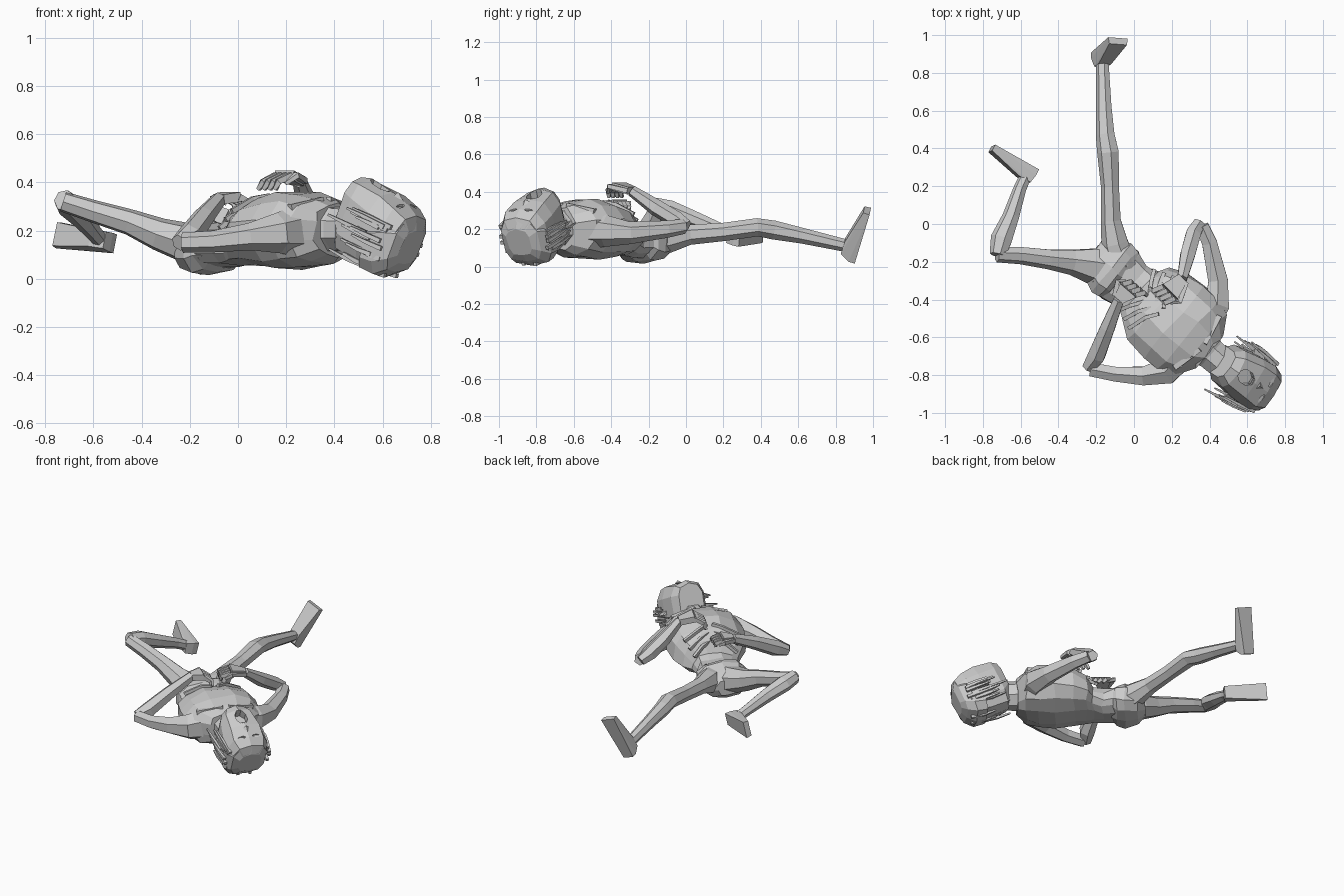
import bpy, bmesh, random
from math import sin, cos, pi, radians
from mathutils import Vector, Matrix

if "Cube" in bpy.data.objects:
    bpy.data.objects.remove(bpy.data.objects["Cube"])

random.seed(4)
V = Vector
Z = V((0, 0, 1))


def finish(name, bm):
    bmesh.ops.recalc_face_normals(bm, faces=bm.faces)
    me = bpy.data.meshes.new(name)
    bm.to_mesh(me)
    bm.free()
    ob = bpy.data.objects.new(name, me)
    bpy.context.collection.objects.link(ob)
    return ob


def skin(name, rings):
    """Bridge equal-length rings of points and cap both ends."""
    bm = bmesh.new()
    vs = [[bm.verts.new(p) for p in r] for r in rings]
    n = len(rings[0])
    for a, b in zip(vs, vs[1:]):
        for i in range(n):
            j = (i + 1) % n
            bm.faces.new((a[i], a[j], b[j], b[i]))
    bm.faces.new(vs[0])
    bm.faces.new(vs[-1])
    return finish(name, bm)


def section(c, a, b, n, power=1.0):
    pts = []
    for i in range(n):
        t = 2 * pi * (i + 0.5) / n
        s, k = sin(t), cos(t)
        f = lambda q: abs(q) ** power * (1 if q > 0 else -1)
        pts.append(c + a * f(k) + b * f(s))
    return pts


def limb(name, pts, n=6):
    """Tapered tube; each point is x, y, z, half width, half height."""
    P = [V(p[:3]) for p in pts]
    rings = []
    for i, p in enumerate(pts):
        t = (P[min(i + 1, len(P) - 1)] - P[max(i - 1, 0)]).normalized()
        side = t.cross(Z).normalized()
        rings.append(section(P[i], side * p[3], side.cross(t) * p[-1], n))
    return skin(name, rings)


def body(name, M, rows, n, power=1.0, jitter=0.0):
    """Loft along local x; each row is x, half width, low z, high z."""
    rings = []
    for x, w, lo, hi in rows:
        r = section(V((x, 0, (lo + hi) / 2)), V((0, w, 0)), V((0, 0, (hi - lo) / 2)), n, power)
        rings.append([M @ (p + V([random.uniform(-jitter, jitter) for _ in range(3)])) for p in r])
    return skin(name, rings)


def hull(name, pts):
    bm = bmesh.new()
    for p in pts:
        bm.verts.new(p)
    res = bmesh.ops.convex_hull(bm, input=bm.verts)
    bmesh.ops.delete(bm, geom=list({g for g in res["geom_interior"] if isinstance(g, bmesh.types.BMVert)}), context='VERTS')
    return finish(name, bm)


def foot(name, heel, toe, ankle):
    H, T, A = V(heel), V(toe), V(ankle)
    d = (T - H).normalized()
    n = (A - H) - d * (A - H).dot(d)
    n.normalize()
    s = d.cross(n)
    mid = H * .5 + T * .5
    pts = []
    for k in (-1, 1):
        pts += [H + s * k * .04, H + n * .035 + s * k * .04, T + s * k * .055,
                T + n * .035 + s * k * .05, mid + n * .06 + s * k * .04,
                A + s * k * .035 - d * .035, A + s * k * .035 + d * .035]
    hull(name, pts)


def hand(name, wrist, knuckle, tip, side):
    W, K, T, s = V(wrist), V(knuckle), V(tip), V(side).normalized()
    n = (K - W).cross(s).normalized() * .02
    hull(name + "_palm", [W + s * k * .03 + n * m for k in (-1, 1) for m in (-1, 1)] +
         [K + s * k * .055 + n * m for k in (-1, 1) for m in (-1, 1)])
    for i in range(4):
        o = s * (i - 1.5) * .03
        mid = K * .45 + T * .55 + (K - W) * .25
        limb(f"{name}_finger_{i}", [(*(K + o), .018), (*(mid + o), .017), (*(T + o * 1.1), .011)], 4)
    limb(name + "_thumb", [(*(W + s * .03), .018), (*(K + s * .075), .016), (*(T * .6 + K * .4 + s * .07), .01)], 4)


# Torso frame: local x runs from pelvis to neck, z is the chest side
u, v = V((.757, -.653, 0)), V((.653, .757, 0))
T = Matrix((u, v, Z)).transposed().to_4x4()
T.translation = v * -.255
body("torso", T, [(.04, .15, .04, .225), (.12, .155, .05, .215), (.2, .135, .055, .205), (.26, .15, .06, .215),
                  (.3, .2, .06, .285), (.38, .24, .05, .33), (.5, .25, .04, .358), (.6, .245, .045, .36),
                  (.68, .215, .06, .335), (.74, .12, .09, .31)], 12, .85, .009)
body("pelvis", T, [(-.07, .07, .07, .17), (-.02, .14, .025, .215), (.06, .17, .01, .24),
                   (.11, .162, .025, .235), (.14, .148, .05, .21)], 10, .85, .006)
body("neck", T, [(.64, .13, .1, .34), (.76, .09, .11, .3), (.92, .085, .12, .29)], 8)

# Rib bars over the sunken belly, and collar bones
for k in (-1, 1):
    for i in range(3):
        x = .25 + i * .05
        z = .24 + i * .035
        pts = [(x + .06, .02, z + .035), (x + .02, .08, z + .022), (x - .01, .14 + i * .02, z - .03)]
        limb(f"rib_{i}_{k}", [(*(T @ V((a, b * k, c))), .014) for a, b, c in pts], 4)
    limb(f"collar_bone_{k}", [(*(T @ V((.7, .02 * k, .33))), .015), (*(T @ V((.66, .18 * k, .295))), .02)], 4)

# Head frame: local x runs from chin to crown, z is the face, tilted back
H = Matrix.Translation((.59, -.81, .212)) @ Matrix.Rotation(radians(-33), 4, 'Z') @ Matrix.Rotation(radians(24), 4, 'Y')
head = body("head", H, [(-.17, .085, -.1, .15), (-.12, .115, -.17, .168), (0, .135, -.178, .163),
                        (.09, .138, -.17, .145), (.145, .115, -.13, .115), (.165, .075, -.09, .07)], 10, .65, .004)


def cutter(name, pos, a, b, depth):
    rings = [[H @ p for p in section(V((pos[0], pos[1], pos[2] + z)), V((a, 0, 0)), V((0, b, 0)), 8)] for z in (-depth, .06)]
    ob = skin(name, rings)
    ob.hide_render = True
    ob.hide_viewport = True
    m = head.modifiers.new(name, 'BOOLEAN')
    m.operation = 'DIFFERENCE'
    m.object = ob


# Open mouth, eye sockets, nose, teeth and ears
cutter("mouth_cutter", (-.065, 0, .16), .055, .04, .05)
for k in (-1, 1):
    cutter(f"eye_cutter_{k}", (.085, .05 * k, .145), .01, .027, .015)
    hull(f"ear_{k}", [H @ V((x, k * y, z)) for x in (-.03, .04) for y, z in ((.12, .0), (.12, -.03), (.155, -.03))])
hull("nose", [H @ V(p) for p in ((.02, -.022, .155), (.02, .022, .155), (.065, 0, .145), (.022, 0, .172))])
for i in range(5):
    hull(f"tooth_{i}", [H @ V((x, (i - 2) * .012 + y, z)) for x in (-.025, -.01) for y in (-.004, .004) for z in (.13, .155)])

# Ragged hair: thin strands over the sides and back of the skull, and a scalp cap
for i in range(36):
    t = radians(random.uniform(-210, 30))
    L = random.uniform(.1, .2)
    x0 = random.uniform(.03, .14)
    f = random.uniform(.97, 1.1)
    y, z = .145 * f * cos(t), -.01 + .155 * f * sin(t)
    pts = [(x0, y * .97, z * .97), (x0 - L * .5, y * 1.06, z * 1.02), (x0 - L, y * 1.12, z)]
    W = [H @ V(p) for p in pts]
    limb(f"hair_strand_{i}", [(p.x, p.y, max(p.z, .012), r) for p, r in zip(W, (.013, .011, .006))], 4)
body("hair_cap", H, [(.03, .14, -.182, .05), (.1, .145, -.178, .09), (.15, .118, -.135, .1), (.172, .075, -.09, .06)], 10, .65, .004)

# Arm with the elbow toward +y
limb("right_upper_arm", [(.37, -.54, .2, .09, .11), (.44, -.43, .19, .075, .085), (.445, -.3, .18, .06),
                         (.4, -.1, .2, .046), (.36, -.01, .215, .04)])
limb("right_forearm", [(.345, .005, .215, .035), (.315, -.05, .25, .045), (.285, -.16, .315, .045), (.255, -.29, .405, .03)])
hand("right_hand", (.255, -.29, .405), (.19, -.36, .43), (.12, -.375, .37), (.6, -.6, 0))

# Arm with the elbow toward -x
limb("left_upper_arm", [(.24, -.7, .2, .09, .11), (.17, -.78, .19, .08, .085), (.05, -.805, .175, .057),
                        (-.1, -.795, .155, .045), (-.23, -.77, .15, .042)])
limb("left_forearm", [(-.245, -.765, .15, .035), (-.2, -.7, .18, .052), (-.14, -.55, .26, .044), (-.08, -.4, .33, .032)])
hand("left_hand", (-.08, -.4, .33), (-.03, -.35, .34), (.03, -.345, .29), (-.7, .6, 0))

# Straight leg
limb("straight_leg", [(-.06, -.22, .13, .08, .09), (-.1, -.1, .15, .075, .08), (-.12, .02, .17, .055),
                      (-.125, .2, .185, .05), (-.135, .38, .21, .06, .05), (-.15, .47, .195, .052),
                      (-.158, .62, .165, .043), (-.165, .84, .115, .035), (-.17, .88, .09, .03)], 7)
foot("straight_foot", (-.19, .905, .03), (-.085, .985, .295), (-.165, .84, .11))

# Bent leg
limb("bent_thigh", [(-.1, -.24, .13, .09, .09), (-.22, -.22, .15, .1, .085), (-.33, -.2, .185, .07),
                    (-.45, -.185, .235, .055), (-.6, -.165, .28, .048), (-.725, -.16, .32, .043)], 7)
limb("bent_shin", [(-.72, -.165, .325, .045), (-.7, -.08, .305, .06, .05), (-.65, .04, .255, .046),
                   (-.605, .18, .2, .036), (-.575, .25, .165, .033)], 7)
foot("bent_foot", (-.51, .285, .145), (-.745, .415, .18), (-.585, .235, .165))
